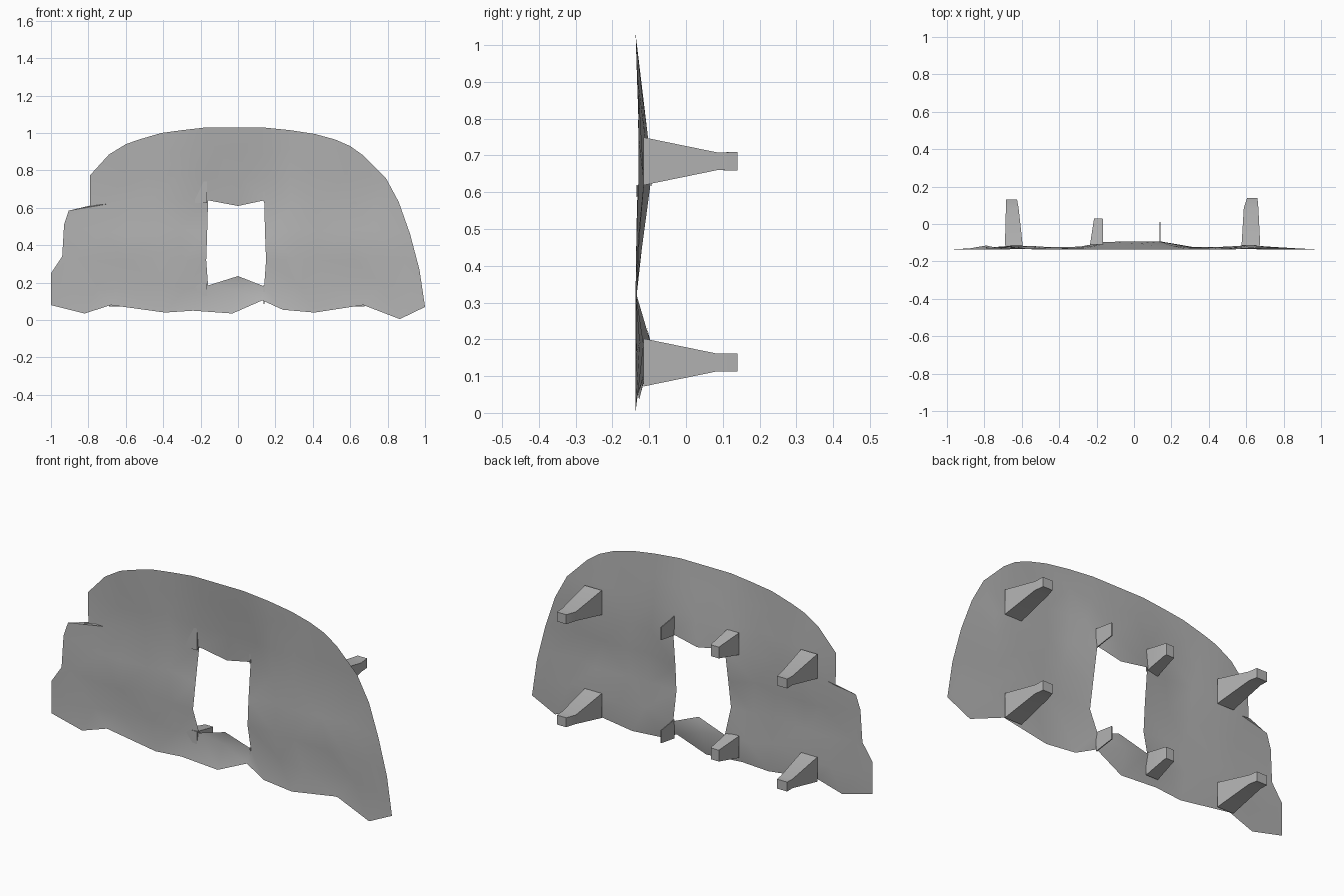
import bpy
import bmesh
import math
import random
from mathutils import Vector
from mathutils.geometry import delaunay_2d_cdt

random.seed(4)
default_cube = bpy.data.objects.get("Cube")
if default_cube:
    bpy.data.objects.remove(default_cube)

# Single grey material
grey = bpy.data.materials.new("stone_grey")
grey.use_nodes = True
grey.diffuse_color = (0.45, 0.45, 0.45, 1)
grey.node_tree.nodes["Principled BSDF"].inputs["Base Color"].default_value = grey.diffuse_color

# Panel silhouette and window opening, as (x, z)
outline = [
    (-1, .08), (-.82, .035), (-.68, .08), (-.39, .04), (-.24, .05), (-.03, .035),
    (.13, .105), (.24, .055), (.41, .04), (.67, .08), (.865, .005), (1, .07),
    (.97, .27), (.92, .46), (.86, .63), (.79, .76), (.67, .88), (.6, .93),
    (.52, .965), (.41, .995), (.28, 1.015), (.13, 1.03), (-.17, 1.03),
    (-.3, 1.015), (-.41, 1), (-.53, .965), (-.6, .94), (-.69, .885),
    (-.79, .775), (-.79, .61), (-.905, .585), (-.93, .51), (-.94, .34), (-1, .25),
]
opening = [
    (-.16, .64), (0, .61), (.14, .64), (.145, .45), (.15, .32),
    (.14, .18), (0, .235), (-.16, .185), (-.17, .32), (-.165, .46),
]
UPPER, LOWER = .684, .137


def inside(point, polygon):
    """Even-odd test of a point against a polygon."""
    x, z = point
    hit = False
    for (ax, az), (bx, bz) in zip(polygon, polygon[1:] + polygon[:1]):
        if (az > z) != (bz > z) and x < ax + (z - az) * (bx - ax) / (bz - az):
            hit = not hit
    return hit


def in_panel(point):
    return inside(point, outline) and not inside(point, opening)


def tent(value, start, peak, end):
    """Straight rise to the peak, straight fall to the end."""
    if value < peak:
        return max(0, (value - start) / (peak - start))
    return max(0, (end - value) / (end - peak))


def panel_depth(x, z):
    """Panel leans back at the peg rows, most of all beside the opening."""
    row = tent(z, .33, .63, 1.03) + tent(z, 0, .18, .33)
    centre = math.exp(-(x / .24) ** 4)
    sides = math.exp(-((abs(x) - .63) / .13) ** 2)
    return -.137 + row * (.012 + .036 * centre + .013 * sides) * (1 - abs(x) ** 6)


def finish(name, mesh_data):
    mesh = bpy.data.meshes.new(name)
    mesh_data.to_mesh(mesh)
    mesh_data.free()
    mesh.materials.append(grey)
    part = bpy.data.objects.new(name, mesh)
    bpy.context.collection.objects.link(part)
    bpy.ops.object.select_all(action="DESELECT")
    part.select_set(True)
    bpy.context.view_layer.objects.active = part
    bpy.ops.object.shade_smooth_by_angle(angle=math.radians(30))
    return part


def make_panel():
    points = outline + opening
    edges = []
    for start, loop in ((0, outline), (len(outline), opening)):
        count = len(loop)
        edges += [(start + i, start + (i + 1) % count) for i in range(count)]
    # Uneven inner points give the rough hand-cut facets
    for z in (.18, .33, .48, .63, .76, .9):
        for step in range(-6, 7):
            spot = (step * .15 + random.uniform(-.04, .04), z + random.uniform(-.02, .02))
            ring = [(spot[0] + .04 * dx, spot[1] + .04 * dz)
                    for dx, dz in ((1, 0), (-1, 0), (0, 1), (0, -1))]
            if all(in_panel(p) for p in ring):
                points.append(spot)
    flat, _, faces, *_ = delaunay_2d_cdt([Vector(p) for p in points], edges, [], 0, 1e-5)
    bm = bmesh.new()
    verts = [bm.verts.new((p.x, panel_depth(p.x, p.y), p.y)) for p in flat]
    for face in faces:
        middle = sum((flat[i] for i in face), Vector((0, 0))) / len(face)
        if in_panel(middle):
            bm.faces.new([verts[i] for i in face])
    finish("panel", bm)


def make_peg(name, z, sections):
    """Loft rectangles (depth, x_min, x_max, half_height) backwards."""
    bm = bmesh.new()
    rings = []
    for y, left, right, half in sections:
        corners = ((left, -half), (right, -half), (right, half), (left, half))
        rings.append([bm.verts.new((x, y, z + dz)) for x, dz in corners])
    for near, far in zip(rings, rings[1:]):
        for i in range(4):
            j = (i + 1) % 4
            bm.faces.new((near[i], near[j], far[j], far[i]))
    bm.faces.new(rings[0])
    bm.faces.new(rings[-1])
    bmesh.ops.recalc_face_normals(bm, faces=bm.faces)
    finish(name, bm)


def make_ledge():
    """Small folded lip at the notch of the panel."""
    bm = bmesh.new()
    corners = ((-.905, -.135, .585), (-.7, -.135, .62), (-.79, -.115, .612))
    bm.faces.new([bm.verts.new(c) for c in corners])
    finish("notch_ledge", bm)


make_panel()
make_ledge()

# Mounting pegs on the back, in two rows
for row, z in (("upper", UPPER), ("lower", LOWER)):
    make_peg(row + "_right_peg", z, [
        (-.115, -.69, -.595, .065), (.085, -.685, -.617, .024), (.13, -.685, -.625, .025)])
    make_peg(row + "_left_peg", z, [
        (-.115, .575, .675, .065), (.085, .587, .665, .024), (.14, .605, .66, .025)])
    make_peg(row + "_inner_right_peg", z, [
        (-.11, -.235, -.165, .058), (.02, -.215, -.165, .032), (.03, -.215, -.168, .03)])
    make_peg(row + "_inner_left_tab", z, [
        (-.1, .137, .142, .05), (.01, .137, .142, .034)])
